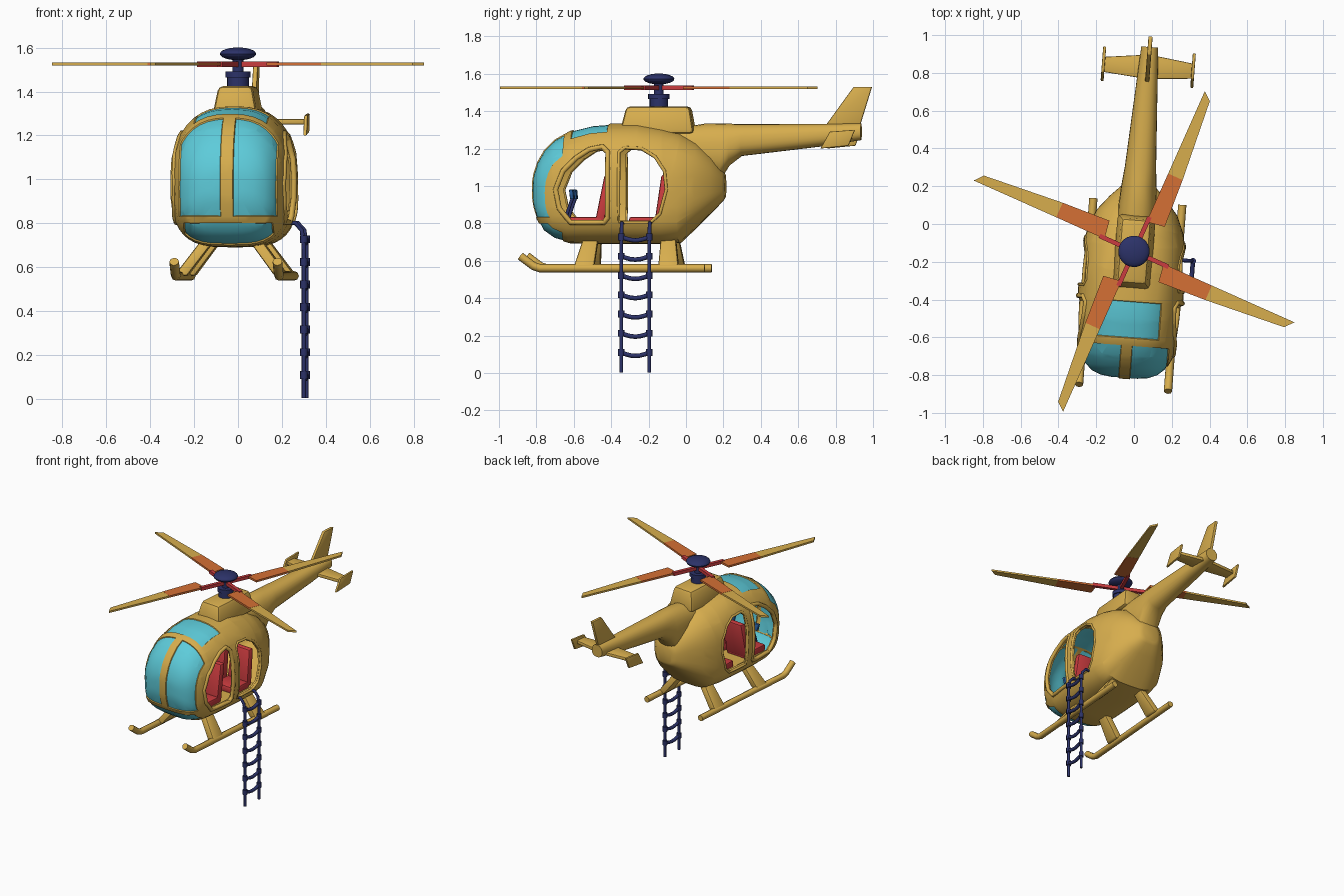
import bpy, bmesh
from math import sin, cos, pi, copysign, radians
from mathutils import Vector, Matrix

cube = bpy.data.objects.get("Cube")
if cube:
    bpy.data.objects.remove(cube, do_unlink=True)


def material(name, *rgb):
    m = bpy.data.materials.new(name)
    m.use_nodes = True
    m.diffuse_color = (*rgb, 1)
    m.node_tree.nodes["Principled BSDF"].inputs["Base Color"].default_value = (*rgb, 1)
    return m


yellow = material("yellow paint", .68, .42, .075)
glass = material("cyan glass", .11, .6, .7)
orange = material("orange paint", .66, .16, .035)
red = material("red", .6, .045, .05)
navy = material("navy", .025, .032, .14)
blue = material("blue", .025, .12, .36)
HUB = Vector((0, -.145, 0))
parts = []


def finish(ob, angle=35):
    bpy.ops.object.select_all(action='DESELECT')
    ob.select_set(True)
    bpy.context.view_layer.objects.active = ob
    if ob.type == 'CURVE':
        bpy.ops.object.convert(target='MESH')
        ob = bpy.context.view_layer.objects.active
    for mod in list(ob.modifiers):
        bpy.ops.object.modifier_apply(modifier=mod.name)
    bpy.ops.object.shade_smooth_by_angle(angle=radians(angle))
    parts.append(ob)
    return ob


def add(name, bm, *mats, bevel=0, shell=0):
    bmesh.ops.recalc_face_normals(bm, faces=bm.faces[:])
    me = bpy.data.meshes.new(name)
    bm.to_mesh(me)
    bm.free()
    ob = bpy.data.objects.new(name, me)
    bpy.context.collection.objects.link(ob)
    for m in mats:
        me.materials.append(m)
    if bevel:
        mod = ob.modifiers.new("bevel", 'BEVEL')
        mod.width, mod.segments = bevel, 2
    if shell:
        mod = ob.modifiers.new("shell", 'SOLIDIFY')
        mod.thickness, mod.offset = shell, -1
    return finish(ob)


def bridge(bm, rings):
    """Skin a list of vertex rings and cap both ends."""
    n = len(rings[0])
    for a, b in zip(rings, rings[1:]):
        for i in range(n):
            j = (i + 1) % n
            bm.faces.new((a[i], a[j], b[j], b[i]))
    bm.faces.new(rings[0])
    bm.faces.new(rings[-1])
    bmesh.ops.recalc_face_normals(bm, faces=bm.faces[:])


def loft(stations, top, bottom, segs):
    """Superellipse sections (y, z low, z high, half width) along y."""
    bm = bmesh.new()
    rings = []
    for y, lo, hi, hw in stations:
        zc, ring = lo + .47 * (hi - lo), []
        for i in range(segs):
            c, s = cos(2 * pi * i / segs), sin(2 * pi * i / segs)
            e = 2 / (top if s > 0 else bottom)
            half = hi - zc if s > 0 else zc - lo
            ring.append(bm.verts.new((hw * copysign(abs(c) ** e, c), y,
                                      zc + half * copysign(abs(s) ** e, s))))
        rings.append(ring)
    bridge(bm, rings)
    return bm


def block(name, c0, s0, c1, s1, mat, bevel=0):
    """Box between a bottom rectangle and a top rectangle."""
    bm = bmesh.new()
    rings = [[bm.verts.new((c[0] + i * s[0] / 2, c[1] + j * s[1] / 2, c[2]))
              for i, j in ((-1, -1), (1, -1), (1, 1), (-1, 1))]
             for c, s in ((c0, s0), (c1, s1))]
    bridge(bm, rings)
    return add(name, bm, mat, bevel=bevel)


def plate(name, outline, axis, at, thick, mat, bevel=0):
    """Flat outline in yz (axis x) or xy (axis z), given a thickness."""
    bm = bmesh.new()
    rings = [[bm.verts.new((d, p, q) if axis == 'x' else (p, q, d)) for p, q in outline]
             for d in (at - thick / 2, at + thick / 2)]
    bridge(bm, rings)
    return add(name, bm, mat, bevel=bevel)


def tube(name, pts, r, mat, cyclic=False):
    cu = bpy.data.curves.new(name, 'CURVE')
    cu.dimensions = '3D'
    cu.bevel_depth, cu.bevel_resolution, cu.use_fill_caps = r, 2, True
    sp = cu.splines.new('POLY')
    sp.points.add(len(pts) - 1)
    for p, co in zip(sp.points, pts):
        p.co = (*co, 1)
    sp.use_cyclic_u = cyclic
    cu.materials.append(mat)
    ob = bpy.data.objects.new(name, cu)
    bpy.context.collection.objects.link(ob)
    return finish(ob, 50)


def clip(bm, faces, planes):
    """Cut faces along planes; return those on the inner side of all."""
    for co, no in planes:
        co, no = Vector(co), Vector(no)
        geom = set(faces)
        for f in faces:
            geom.update(f.edges, f.verts)
        out = bmesh.ops.bisect_plane(bm, geom=list(geom), dist=1e-5, plane_co=co, plane_no=no)
        faces = [f for f in out["geom"] if isinstance(f, bmesh.types.BMFace)
                 and (f.calc_center_median() - co).dot(no) < 0]
    return faces


# Fuselage shell
BODY = [(-.822, .93, 1.03, .07), (-.815, .885, 1.07, .125), (-.795, .82, 1.13, .175),
        (-.76, .757, 1.19, .215), (-.70, .715, 1.25, .245), (-.62, .693, 1.295, .265),
        (-.5, .69, 1.325, .277), (-.4, .69, 1.333, .28), (-.25, .69, 1.333, .28),
        (-.12, .69, 1.31, .272), (-.03, .695, 1.285, .252), (.06, .78, 1.24, .215),
        (.14, .86, 1.17, .15), (.2, .92, 1.09, .09), (.212, .94, 1.06, .06)]
FRONT_DOOR = [(-.68, .98), (-.66, .88), (-.6, .805), (-.42, .805), (-.4, .83), (-.4, 1.18),
              (-.43, 1.21), (-.5, 1.195), (-.57, 1.15), (-.64, 1.08)]
REAR_DOOR = [(-.34, .805), (-.17, .805), (-.12, .85), (-.085, .98), (-.095, 1.08),
             (-.145, 1.155), (-.22, 1.2), (-.31, 1.205), (-.34, 1.18)]


def body_x(y, z):
    """Half width of the fuselage at a given y and z."""
    for a, b in zip(BODY, BODY[1:]):
        if a[0] <= y <= b[0]:
            t = (y - a[0]) / (b[0] - a[0])
            lo, hi, hw = (p + t * (q - p) for p, q in zip(a[1:], b[1:]))
            zc = lo + .47 * (hi - lo)
            n = 2.5 if z > zc else 3.2
            u = (z - zc) / (hi - zc if z > zc else lo - zc)
            return hw * max(0, 1 - u ** n) ** (1 / n)


bm = loft(BODY, 2.5, 3.2, 40)
for side in (-1, 1):
    for door in (FRONT_DOOR, REAR_DOOR):
        planes = [((0, *p), (0, q[1] - p[1], p[0] - q[0]))
                  for p, q in zip(door, door[1:] + door[:1])]
        near = []
        for f in bm.faces:
            c = f.calc_center_median()
            if c.x * side > 0 and -.8 < c.y < .1:
                near.append(f)
        bmesh.ops.delete(bm, geom=clip(bm, near, planes), context='FACES')


def sides(w):
    return [((w, 0, 0), (1, 0, 0)), ((-w, 0, 0), (-1, 0, 0))]


def limit(axis, value, sign):
    v = Vector((0, 0, 0))
    v[axis] = 1
    return (v * value, v * sign)


# Window panes: two in the windscreen, one in the chin, one in the roof
panes = [[limit(1, -.645, 1), limit(2, .83, -1), limit(0, s * .028, -s), limit(0, s * .225, s)]
         for s in (-1, 1)]
panes.append([limit(2, .8, 1), limit(1, -.65, 1)] + sides(.205))
panes.append([limit(2, 1.15, -1), limit(1, -.605, -1), limit(1, -.41, 1)] + sides(.168))
for planes in panes:
    ahead = [f for f in bm.faces
             if f.calc_center_median().y < -.35 and f.material_index == 0]
    for f in clip(bm, ahead, planes):
        f.material_index = 1
cyan = [f for f in bm.faces if f.material_index == 1]
for f in bmesh.ops.inset_region(bm, faces=cyan, thickness=.003, depth=-.006)["faces"]:
    f.material_index = 0
add("fuselage", bm, yellow, glass, shell=.025)

# Raised door frames
for label, door, r in (("front", FRONT_DOOR, .014), ("rear", REAR_DOOR, .009)):
    for side in (-1, 1):
        pts = []
        for p, q in zip(door, door[1:] + door[:1]):
            for k in range(4):
                y, z = (a + (b - a) * k / 4 for a, b in zip(p, q))
                pts.append((side * (body_x(y, z) - .004), y, z))
        tube(label + "_door_frame", pts, r, yellow, cyclic=True)

# Cabin
block("floor", (0, -.34, .755), (.38, .52), (0, -.34, .79), (.4, .56), yellow)
for s in (-1, 1):
    x = s * .105
    block("front_seat", (x, -.53, .785), (.18, .2), (x, -.53, .835), (.18, .2), red, .012)
    block("front_seat_back", (x, -.45, .8), (.18, .05), (x, -.4, 1.06), (.16, .045), red, .012)
    block("rear_seat", (x, -.21, .785), (.18, .16), (x, -.21, .835), (.18, .16), red, .012)
    block("rear_seat_back", (x, -.13, .8), (.18, .05), (x, -.095, 1.06), (.16, .045), red, .012)
    tube("control_stick", [(x, -.65, .79), (x, -.62, .88), (x, -.595, .95)], .009, navy)
    block("control_grip", (x, -.6, .93), (.09, .02), (x, -.605, .98), (.11, .02), blue, .004)

# Tail boom, fin and stabiliser
add("tail_boom", loft([(-.04, 1.1, 1.31, .1), (.1, 1.06, 1.333, .1), (.19, 1.04, 1.335, .095),
                       (.235, 1.11, 1.333, .09), (.3, 1.16, 1.33, .083),
                       (.72, 1.21, 1.332, .058), (.94, 1.245, 1.335, .045)], 2.3, 2.3, 24), yellow)
plate("tail_fin", [(.74, 1.31), (.93, 1.31), (.998, 1.53), (.9, 1.53)], 'x', 0, .022, yellow, .005)
plate("stabiliser", [(-.235, .79), (0, .77), (.235, .79), (.235, .87), (0, .9), (-.235, .87)],
      'z', 1.262, .024, yellow, .005)
for s in (-1, 1):
    plate("stabiliser_end_plate", [(.74, 1.2), (.89, 1.215), (.925, 1.3), (.79, 1.29)],
          'x', s * .238, .016, yellow, .004)

# Engine cowling, mast and hub
block("engine_cowling", (0, -.15, 1.28), (.21, .4), (0, -.145, 1.425), (.155, .34), yellow, .022)
for name, r, lo, hi in (("mast_base", .05, 1.41, 1.475), ("mast_collar", .058, 1.465, 1.492),
                        ("mast", .026, 1.48, 1.565)):
    bm = bmesh.new()
    bmesh.ops.create_cone(bm, cap_ends=True, segments=16, radius1=r, radius2=r, depth=hi - lo,
                          matrix=Matrix.Translation(HUB + Vector((0, 0, (lo + hi) / 2))))
    add(name, bm, navy)
bm = bmesh.new()
bmesh.ops.create_uvsphere(bm, u_segments=24, v_segments=12, radius=1, matrix=Matrix.Translation(
    HUB + Vector((0, 0, 1.572))) @ Matrix.Diagonal((.083, .083, .029, 1)))
add("hub_cap", bm, navy)

# Rotor blades
for k in range(4):
    pieces = [
        plate("blade_root", [(.02, -.012), (.2, -.012), (.2, .012), (.02, .012)],
              'z', 1.525, .024, red),
        plate("blade_inner", [(.17, .004), (.185, -.095), (.45, -.08), (.45, .004)],
              'z', 1.525, .014, orange),
        plate("blade_outer", [(.45, .004), (.45, -.08), (.89, -.04), (.928, .006)],
              'z', 1.525, .013, yellow)]
    turn = Matrix.Translation(HUB) @ Matrix.Rotation(radians(70.2 + 90 * k), 4, 'Z')
    for ob in pieces:
        ob.data.transform(turn)

# Landing skids and struts
for s in (-1, 1):
    x = s * .236
    tube("skid", [(x, -.87, .625), (x, -.8, .572), (x, -.765, .56), (x, .12, .56)], .022, yellow)
    for y, lean in ((-.53, .03), (-.075, -.01)):
        block("skid_strut", (s * .23, y, .56), (.06, .11), (s * .11, y + lean, .72), (.06, .08),
              yellow, .01)

# Rope ladder
LX, Y0, Y1 = .315, -.322, -.172
for y in (Y0, Y1):
    tube("ladder_rope", [(.24, y, .8), (.275, y, .802), (.305, y, .768), (LX, y, .7),
                         (LX, y, .003)], .01, navy)
for i in range(7):
    z = .727 - i * .103
    rung = [(LX, Y0 + (Y1 - Y0) * t / 6, z - .018 * sin(pi * t / 6)) for t in range(7)]
    tube("ladder_rung", rung, .012, navy)
    for y in (Y0, Y1):
        tube("rope_knot", [(LX, y, z - .018), (LX, y, z + .018)], .017, navy)

# Slight heading of the whole aircraft about the mast
heading = Matrix.Translation(HUB) @ Matrix.Rotation(-.077, 4, 'Z') @ Matrix.Translation(-HUB)
for ob in parts:
    ob.data.transform(heading)
